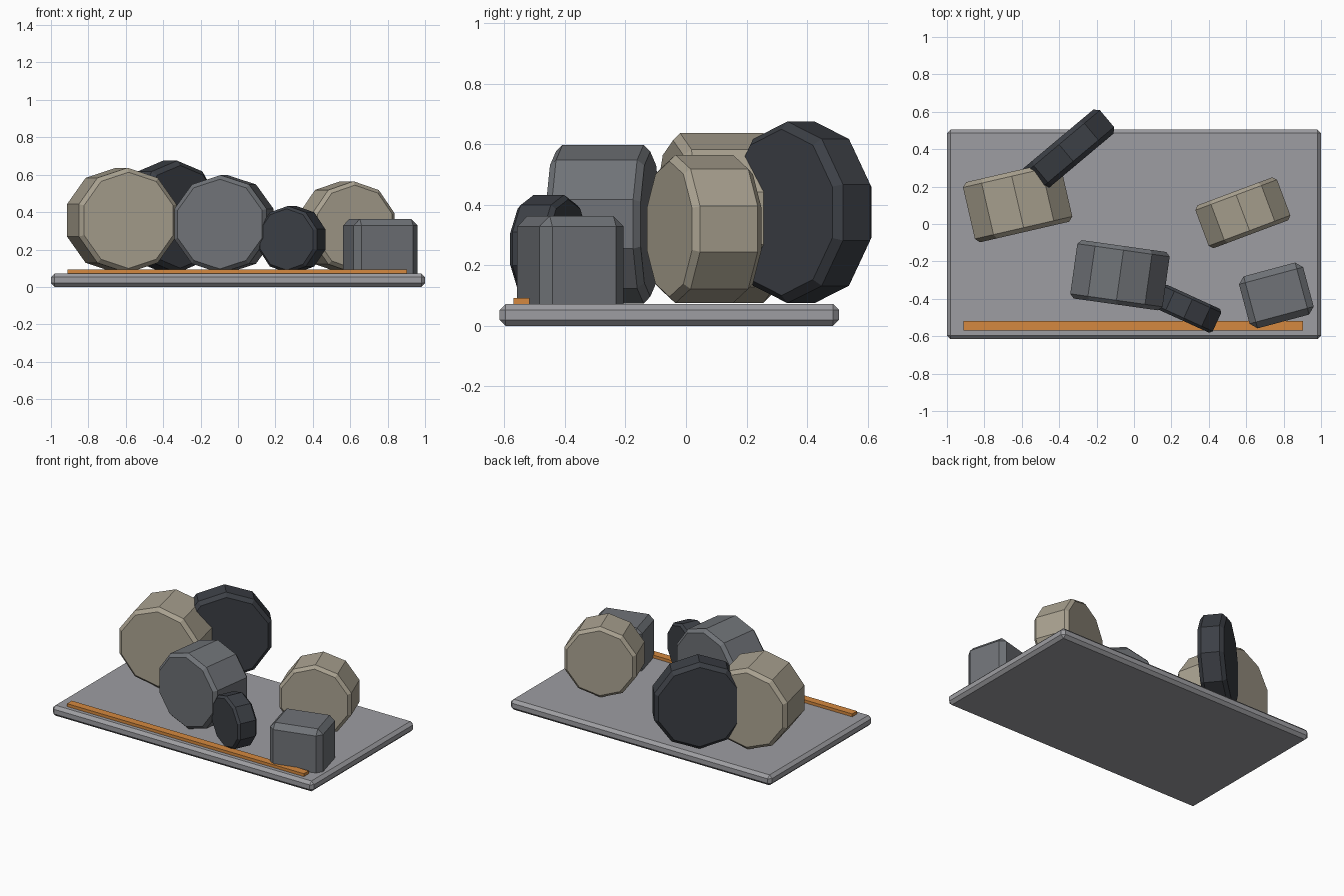
import bpy, bmesh
from math import radians, cos, sin, pi

if "Cube" in bpy.data.objects:
    bpy.data.objects.remove(bpy.data.objects["Cube"])


def material(name, rgb):
    m = bpy.data.materials.new(name)
    m.diffuse_color = (*rgb, 1)
    m.use_nodes = True
    m.node_tree.nodes["Principled BSDF"].inputs["Base Color"].default_value = m.diffuse_color
    return m


BEIGE = material("beige", (0.40, 0.36, 0.28))
DARK = material("charcoal", (0.045, 0.05, 0.06))
STONE = material("stone", (0.16, 0.17, 0.185))
ORANGE = material("orange", (0.66, 0.25, 0.05))
PLATE = material("plate_grey", (0.34, 0.34, 0.36))


def finish(bm, name, loc, angle, mat):
    bmesh.ops.recalc_face_normals(bm, faces=bm.faces)
    me = bpy.data.meshes.new(name)
    bm.to_mesh(me)
    bm.free()
    ob = bpy.data.objects.new(name, me)
    ob.location = loc
    ob.rotation_euler.z = radians(angle)
    me.materials.append(mat)
    bpy.context.collection.objects.link(ob)
    return ob


def block(name, loc, size, mat, angle=0, bevel=0):
    bm = bmesh.new()
    bmesh.ops.create_cube(bm, size=1)
    bmesh.ops.scale(bm, vec=size, verts=bm.verts)
    if bevel:
        bmesh.ops.bevel(bm, geom=bm.edges[:], offset=bevel, segments=1,
                        affect='EDGES', profile=0.5)
    return finish(bm, name, loc, angle, mat)


def drum(name, loc, r, width, angle, mat, sides=10):
    """Ten-sided drum lying on its rim, with chamfered caps."""
    b = 0.085 * r
    bm = bmesh.new()
    rings = []
    for y, rad in ((-width / 2, r - b), (-width / 2 + b, r),
                   (width / 2 - b, r), (width / 2, r - b)):
        rings.append([bm.verts.new((rad * sin(2 * pi * i / sides), y,
                                    rad * cos(2 * pi * i / sides)))
                      for i in range(sides)])
    for a, c in zip(rings, rings[1:]):
        for i in range(sides):
            j = (i + 1) % sides
            bm.faces.new((a[i], a[j], c[j], c[i]))
    bm.faces.new(rings[0])
    bm.faces.new(rings[-1])
    return finish(bm, name, loc, angle, mat)


# Base plate and its front strip
block("base_plate", (0, -0.055, 0.036), (2, 1.122, 0.072), PLATE, bevel=0.02)
block("front_strip", (-0.003, -0.544, 0.08), (1.815, 0.053, 0.024), ORANGE)

# Drums standing on the plate
drum("large_beige_drum", (-0.622, 0.118, 0.356), 0.281, 0.33, 13, BEIGE)
drum("large_dark_wheel", (-0.363, 0.380, 0.375), 0.300, 0.168, 40, DARK)
drum("grey_drum", (-0.075, -0.274, 0.336), 0.262, 0.315, -8, STONE)
drum("small_dark_wheel", (0.289, -0.453, 0.254), 0.179, 0.14, -24.5, DARK)
drum("small_beige_drum", (0.582, 0.060, 0.320), 0.245, 0.245, 20.5, BEIGE)

# Chamfered block at the right front corner
block("corner_block", (0.761, -0.382, 0.182), (0.355, 0.288, 0.362), STONE,
      angle=15, bevel=0.035)
